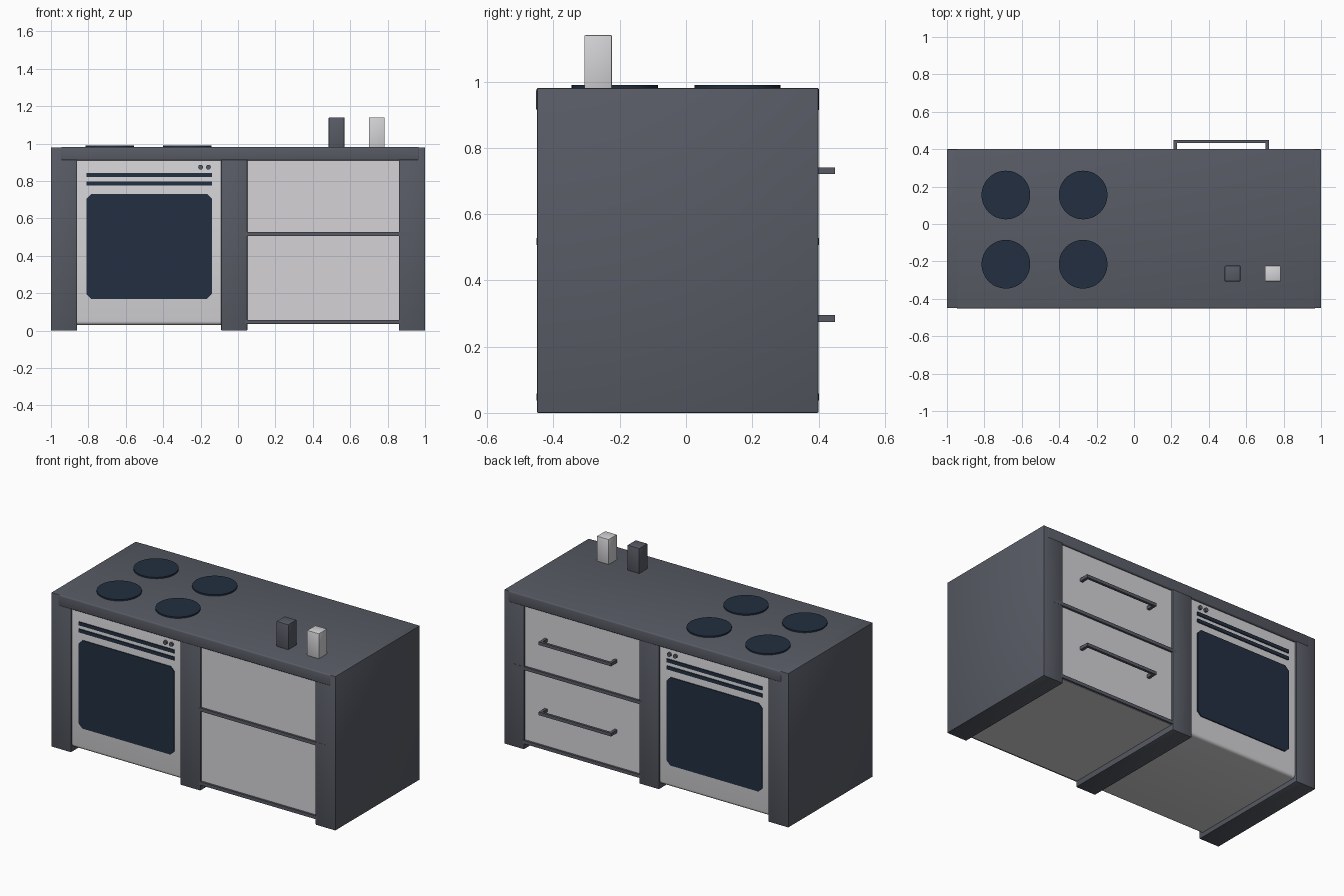
import bpy, bmesh, math
from mathutils import Matrix, Vector

cube = bpy.data.objects.get("Cube")
if cube:
    bpy.data.objects.remove(cube, do_unlink=True)


def material(name, rgb):
    m = bpy.data.materials.new(name)
    m.use_nodes = True
    m.diffuse_color = (*rgb, 1)
    m.node_tree.nodes["Principled BSDF"].inputs["Base Color"].default_value = (*rgb, 1)
    return m


SLATE = material("slate_grey", (0.098, 0.105, 0.13))
STEEL = material("pale_steel", (0.66, 0.65, 0.67))
GLASS = material("dark_blue_glass", (0.016, 0.028, 0.052))

FRONT, BACK = -0.45, 0.40
MID = (FRONT + BACK) / 2
INSET = 0.012


def finish(name, bm, mat, smooth=False):
    me = bpy.data.meshes.new(name)
    bm.to_mesh(me)
    bm.free()
    me.materials.append(mat)
    ob = bpy.data.objects.new(name, me)
    bpy.context.collection.objects.link(ob)
    if smooth:
        bpy.ops.object.select_all(action='DESELECT')
        ob.select_set(True)
        bpy.context.view_layer.objects.active = ob
        bpy.ops.object.shade_smooth_by_angle(angle=math.radians(40))
    return ob


def box(name, x, y, z, mat, bevel=0, segments=2, along=None):
    """Box from (min, max) ranges; bevel all edges or only those along one axis."""
    bm = bmesh.new()
    bmesh.ops.create_cube(bm, size=1)
    for v in bm.verts:
        v.co = Vector([sum(r) / 2 + c * (r[1] - r[0]) for r, c in zip((x, y, z), v.co)])
    if bevel:
        edges = [e for e in bm.edges if along is None
                 or abs((e.verts[0].co - e.verts[1].co).normalized()[along]) > 0.9]
        bmesh.ops.bevel(bm, geom=edges, offset=bevel, segments=segments,
                        profile=0.5, affect='EDGES')
    return finish(name, bm, mat, bool(bevel) and segments > 1)


def disc(name, centre, radius, depth, mat, sides, facing='Z'):
    bm = bmesh.new()
    turn = Matrix.Rotation(math.pi / 2, 4, 'X') if facing == 'Y' else Matrix()
    bmesh.ops.create_cone(bm, cap_ends=True, segments=sides, radius1=radius, radius2=radius,
                          depth=depth, matrix=Matrix.Translation(centre) @ turn)
    return finish(name, bm, mat, True)


# Upright panels and worktop
for name, x in (("right_side_panel", (-1, -0.86)), ("middle_panel", (-0.09, 0.05)),
                ("left_side_panel", (0.86, 1))):
    box(name, x, (FRONT, BACK), (0, 0.98), SLATE, 0.004)
box("worktop", (-0.95, 0.97), (FRONT - 0.002, BACK + 0.002), (0.91, 0.981), SLATE, 0.008, 3)

# Oven and drawer bodies
depth = (FRONT + INSET, BACK - INSET)
box("oven_body", (-0.87, -0.08), depth, (0.03, 0.93), STEEL, 0.02, 4, along=0)
box("drawer_body", (0.04, 0.87), depth, (0.035, 0.93), STEEL)

# Details repeated on the front and back faces
for side, face, out in (("front", FRONT, -1), ("back", BACK, 1)):
    panel = face - out * INSET

    def slab(inner, outer):
        return tuple(sorted((panel - out * inner, panel + out * outer)))

    box(f"{side}_oven_window", (-0.81, -0.14), slab(0.003, 0.006), (0.17, 0.73),
        GLASS, 0.025, 1, along=1)
    for i, z in enumerate((0.775, 0.82)):
        box(f"{side}_oven_slot_{i + 1}", (-0.81, -0.14), slab(0.003, 0.006),
            (z, z + 0.022), GLASS)
    for i, x in enumerate((-0.2, -0.158)):
        disc(f"{side}_oven_knob_{i + 1}", (x, panel + out * 0.004, 0.874), 0.013, 0.016,
             SLATE, 12, 'Y')
    for part, x, z in (("middle_rail", (0.025, 0.93), 0.506), ("bottom_rail", (0.04, 0.87), 0.037)):
        box(f"{side}_{part}", x, slab(0.01, INSET + 0.001), (z, z + 0.021), SLATE)

# Drawer handles
for i, z in enumerate((0.275, 0.721)):
    height = (z, z + 0.02)
    box(f"handle_bar_{i + 1}", (0.212, 0.722), (0.434, 0.45), height, SLATE)
    for end, x in (("inner", 0.212), ("outer", 0.704)):
        box(f"handle_{end}_leg_{i + 1}", (x, x + 0.018), (0.38, 0.436), height, SLATE)

# Hob plates
for i, x in enumerate((-0.685, -0.272)):
    for row, y in (("front", -0.215), ("back", 0.155)):
        disc(f"{row}_hob_plate_{i + 1}", (x, y, 0.983), 0.13, 0.014, GLASS, 48)

# Pepper and salt shakers
for name, x, mat in (("pepper_shaker", 0.527, SLATE), ("salt_shaker", 0.742, STEEL)):
    box(name, (x - 0.042, x + 0.042), (-0.307, -0.223), (0.975, 1.14), mat, 0.004)
